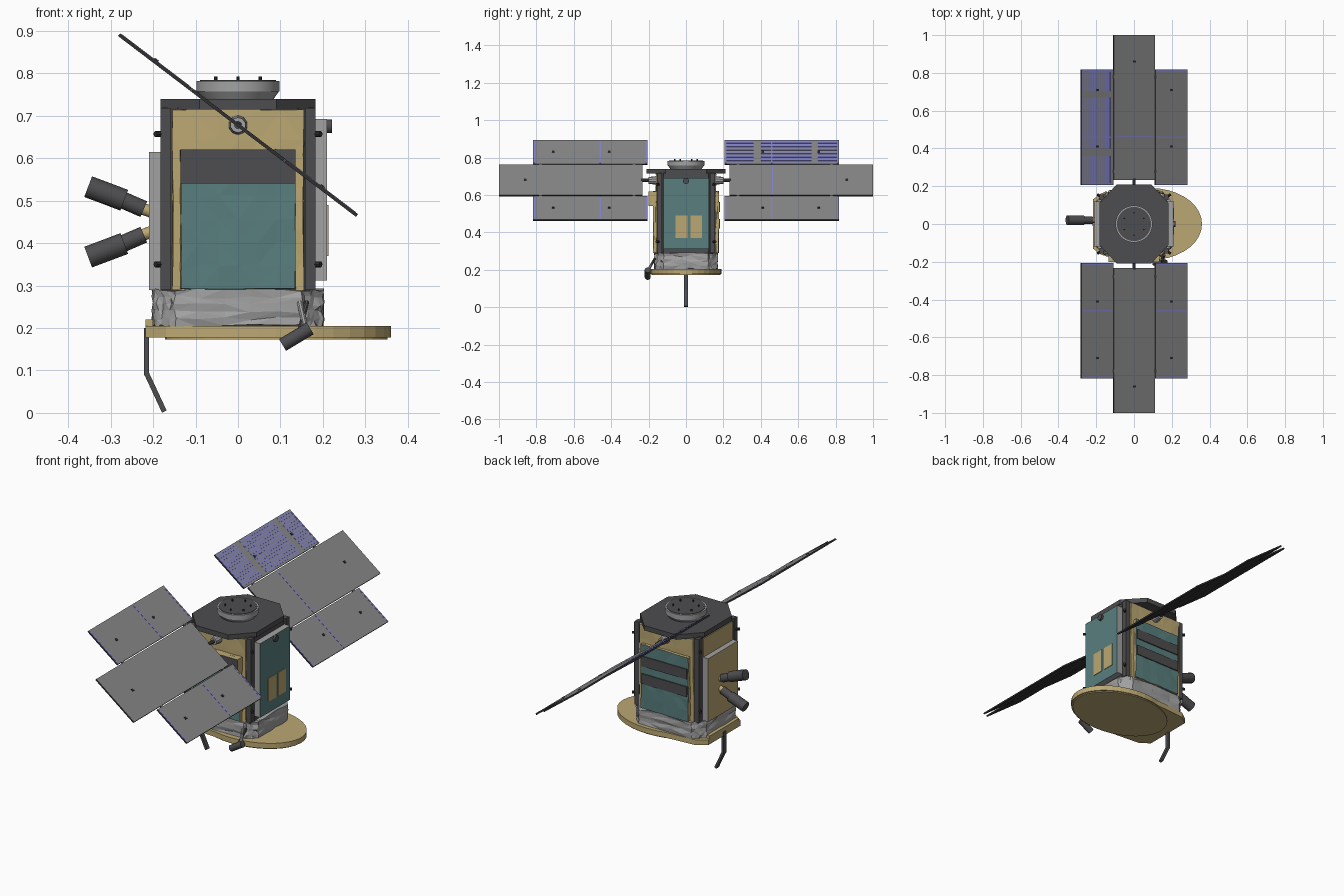
import bpy, bmesh, math, random
from mathutils import Matrix, Vector

random.seed(4)
old = bpy.data.objects.get("Cube")
if old:
    bpy.data.objects.remove(old)


def material(name, r, g, b):
    m = bpy.data.materials.new(name)
    m.use_nodes = True
    m.diffuse_color = (r, g, b, 1)
    bsdf = next(n for n in m.node_tree.nodes if n.type == 'BSDF_PRINCIPLED')
    bsdf.inputs["Base Color"].default_value = (r, g, b, 1)
    return m


GOLD = material("gold foil", 0.50, 0.39, 0.17)
TEAL = material("teal radiator", 0.10, 0.21, 0.21)
SILVER = material("silver foil", 0.36, 0.36, 0.36)
DARK = material("charcoal", 0.075, 0.075, 0.08)
PANEL = material("panel grey", 0.25, 0.25, 0.25)
BLUE = material("cell blue", 0.24, 0.24, 0.62)
BLACK = material("black edge", 0.03, 0.03, 0.03)


def finish(name, bm, *mats, rule=None):
    """Turn a bmesh into an object; faces passing the rule get the second colour."""
    bmesh.ops.recalc_face_normals(bm, faces=bm.faces)
    if rule:
        for f in bm.faces:
            f.material_index = int(rule(f.normal))
    me = bpy.data.meshes.new(name)
    bm.to_mesh(me)
    bm.free()
    for m in mats:
        me.materials.append(m)
    ob = bpy.data.objects.new(name, me)
    bpy.context.collection.objects.link(ob)
    return ob


def crinkle(bm, cuts, amount):
    bmesh.ops.subdivide_edges(bm, edges=bm.edges[:], cuts=cuts, use_grid_fill=True)
    for v in bm.verts:
        v.co += Vector(random.uniform(-amount, amount) for _ in range(3))
    bmesh.ops.triangulate(bm, faces=bm.faces)


def boxes(name, spans, *mats, rule=None, matrix=None, foil=0):
    """Boxes given as (x0, x1, y0, y1, z0, z1), joined in one object."""
    bm = bmesh.new()
    for x0, x1, y0, y1, z0, z1 in spans:
        place = Matrix.Translation(((x0 + x1) / 2, (y0 + y1) / 2, (z0 + z1) / 2))
        bmesh.ops.create_cube(bm, size=1, matrix=place @ Matrix.Diagonal((x1 - x0, y1 - y0, z1 - z0, 1)))
    if foil:
        crinkle(bm, 5, foil)
    ob = finish(name, bm, *mats, rule=rule)
    if matrix:
        ob.matrix_world = matrix
    return ob


def prism(name, outline, z0, z1, *mats, foil=0):
    bm = bmesh.new()
    base = bm.faces.new([bm.verts.new((x, y, z0)) for x, y in outline])
    top = bmesh.ops.extrude_face_region(bm, geom=[base])
    for v in top["geom"]:
        if isinstance(v, bmesh.types.BMVert):
            v.co.z = z1
    if foil:
        crinkle(bm, 4, foil)
    return finish(name, bm, *mats)


def octagon(hx, hy, cx, cy):
    """Rectangle with cut corners."""
    return [(hx, -hy + cy), (hx, hy - cy), (hx - cx, hy), (-hx + cx, hy),
            (-hx, hy - cy), (-hx, -hy + cy), (-hx + cx, -hy), (hx - cx, -hy)]


def rod(name, a, b, r1, mat, r2=None, sides=16):
    a, b = Vector(a), Vector(b)
    bm = bmesh.new()
    turn = (b - a).to_track_quat('Z', 'Y').to_matrix().to_4x4()
    bmesh.ops.create_cone(bm, cap_ends=True, segments=sides, radius1=r1, radius2=r2 or r1,
                          depth=(b - a).length, matrix=Matrix.Translation((a + b) / 2) @ turn)
    ob = finish(name, bm, mat)
    bpy.context.view_layer.objects.active = ob
    ob.select_set(True)
    bpy.ops.object.shade_smooth_by_angle(angle=math.radians(35))
    ob.select_set(False)
    return ob


# Main body, deck and skirt
prism("body_core", octagon(0.178, 0.155, 0.035, 0.035), 0.25, 0.72, DARK)
prism("top_deck", octagon(0.183, 0.21, 0.092, 0.1), 0.715, 0.74, DARK)
prism("foil_skirt", octagon(0.2, 0.168, 0.05, 0.05), 0.205, 0.29, SILVER, foil=0.004)

# Corner posts with small latches
for sx in (-1, 1):
    for sy in (-1, 1):
        side = "left" if sx > 0 else "right"
        end = "front" if sy < 0 else "back"
        xs, ys = sorted((sx * 0.158, sx * 0.182)), sorted((sy * 0.128, sy * 0.156))
        boxes(f"{end}_{side}_post", [(*xs, *ys, 0.29, 0.718)], DARK)
        for z in (0.35, 0.657):
            rod(f"{end}_{side}_latch", (sx * 0.172, sy * 0.142, z), (sx * 0.195, sy * 0.158, z),
                0.007, BLACK, sides=8)

# Front and back foil walls with teal radiators
for sy, end in ((-1, "front"), (1, "back")):
    def span(x, y0, y1, z0, z1):
        return (-x, x, *sorted((sy * y0, sy * y1)), z0, z1)
    boxes(f"{end}_foil_wall", [span(0.154, 0.14, 0.16, 0.29, 0.714)], GOLD, foil=0.002)
    boxes(f"{end}_radiator", [span(0.135, 0.15, 0.176, 0.292, 0.62)], GOLD, TEAL,
          rule=lambda n: n.y * sy > 0.6, foil=0.0015)
    if sy < 0:
        boxes("front_visor", [span(0.136, 0.15, 0.2, 0.54, 0.62)], GOLD, DARK,
              rule=lambda n: n.y < -0.6)
    else:
        boxes("back_bands", [span(0.13, 0.17, 0.181, z, z + 0.052) for z in (0.42, 0.51)], DARK)

# Side walls
boxes("left_radiator", [(0.17, 0.21, -0.12, 0.122, 0.312, 0.692)], SILVER, TEAL,
      rule=lambda n: n.x > 0.6)
boxes("left_patches", [(0.207, 0.213, y, y + 0.062, 0.37, 0.49) for y in (-0.055, 0.024)], GOLD)
rod("left_sensor", (0.2, 0, 0.675), (0.221, 0, 0.675), 0.016, DARK)
boxes("right_wall", [(-0.21, -0.17, -0.12, 0.12, 0.29, 0.615)], SILVER, GOLD,
      rule=lambda n: n.x < -0.6)
boxes("right_upper_foil", [(-0.183, -0.17, -0.12, 0.12, 0.615, 0.71)], GOLD)

# Docking ring
rod("ring_base", (0, 0, 0.738), (0, 0, 0.757), 0.083, SILVER, r2=0.096, sides=40)
rod("ring_rim", (0, 0, 0.757), (0, 0, 0.782), 0.098, SILVER, sides=40)
rod("ring_lid", (0, 0, 0.78), (0, 0, 0.784), 0.09, DARK, sides=40)
for i in range(6):
    a = math.radians(60 * i + 30)
    x, y = 0.06 * math.cos(a), 0.06 * math.sin(a)
    rod("ring_pin", (x, y, 0.782), (x, y, 0.792), 0.004, BLACK, sides=8)

# Base dish: rounded toward the left, squared off at the right
arc = [math.radians(d) for d in range(-110, 111, 10)]
dish = [(0.09 + 0.27 * math.cos(a), 0.19 * math.sin(a)) for a in arc]
dish += [(-0.17, 0.165), (-0.218, 0.13), (-0.218, -0.13), (-0.17, -0.165)]
prism("base_dish", dish, 0.178, 0.205, GOLD)
full = [math.radians(d) for d in range(0, 360, 10)]
prism("dish_face", [(0.09 + 0.262 * math.cos(a), 0.184 * math.sin(a)) for a in full],
      0.173, 0.18, GOLD)
boxes("dish_lip", [(-0.218, -0.2, -0.12, 0.12, 0.18, 0.22)], GOLD)

# Twin tubes on the right wall
for s, label in ((1, "upper"), (-1, "lower")):
    def at(x, dz):
        return (x, 0.02, 0.45 + s * dz)
    rod(f"{label}_tube_neck", at(-0.2, 0.022), at(-0.225, 0.031), 0.014, GOLD)
    rod(f"{label}_tube_inner", at(-0.222, 0.03), at(-0.275, 0.053), 0.02, DARK)
    rod(f"{label}_tube_outer", at(-0.268, 0.051), at(-0.353, 0.083), 0.026, DARK)

# Bent boom under the right edge
boxes("boom_upper", [(-0.221, -0.21, -0.011, 0.011, 0.088, 0.2)], DARK)
tilt = Matrix.Translation((-0.215, 0, 0.092)) @ Matrix.Rotation(math.radians(-25), 4, 'Y')
boxes("boom_lower", [(-0.006, 0.006, -0.011, 0.011, -0.098, 0)], DARK, matrix=tilt)

# Pivoting rod at the front lower corner
rod("pivot_rod", (0.105, -0.205, 0.16), (0.17, -0.205, 0.199), 0.016, DARK)
rod("pivot_strut", (0.16, -0.205, 0.195), (0.145, -0.165, 0.262), 0.007, SILVER, sides=8)
rod("pivot_brace", (0.145, -0.205, 0.19), (0.162, -0.165, 0.262), 0.006, DARK, sides=8)

# Solar wings, built flat and tilted about the drive axis
wing = Matrix.Translation((0, 0, 0.678)) @ Matrix.Rotation(math.atan(0.76), 4, 'Y')
T = 0.004
for sy, end in ((-1, "front"), (1, "back")):
    def flat(u0, u1, y0, y1, z0=T - 0.001, z1=T + 0.001):
        return (u0, u1, *sorted((sy * y0, sy * y1)), z0, z1)
    sheets = [flat(-0.135, 0.135, 0.232, 1.0, -T, T)]
    sheets += [flat(u, u + 0.211, 0.207, 0.817, -T, T) for u in (-0.352, 0.141)]
    boxes(f"{end}_wing_sheets", sheets, BLACK, PANEL, rule=lambda n: n.z > 0.5, matrix=wing)
    boxes(f"{end}_wing_hinges", [flat(u - 0.008, u + 0.008, y, y + 0.015, -T, T)
                                 for u in (-0.138, 0.138) for y in (0.27, 0.77)], DARK, matrix=wing)
    # Blue cell lines
    lines = [flat(u, u + 0.2, y, y + 0.007) for u in (-0.346, 0.146) for y in (0.209, 0.455, 0.808)]
    if sy > 0:
        lines.append(flat(-0.13, 0.13, 0.46, 0.466))
        for i in range(13):
            u = -0.347 + i * 0.0155
            lines += [flat(u, u + 0.009, y0, y1)
                      for y0, y1 in ((0.215, 0.36), (0.4, 0.67), (0.705, 0.806))]
    boxes(f"{end}_wing_cells", lines, BLUE, matrix=wing)
    # Fasteners
    dots = [(u, y) for u in (-0.246, 0.246) for y in (0.41, 0.71)] + [(0, 0.86)]
    boxes(f"{end}_wing_studs", [flat(u - 0.006, u + 0.006, y - 0.006, y + 0.006, T, T + 0.004)
                                for u, y in dots], BLACK, matrix=wing)
    # Drive hub and arm
    rod(f"{end}_drive_hub", (0, sy * 0.15, 0.678), (0, sy * 0.2, 0.678), 0.024, SILVER, r2=0.018, sides=10)
    rod(f"{end}_drive_arm", (0, sy * 0.19, 0.678), (0, sy * 0.24, 0.678), 0.009, DARK, sides=10)
